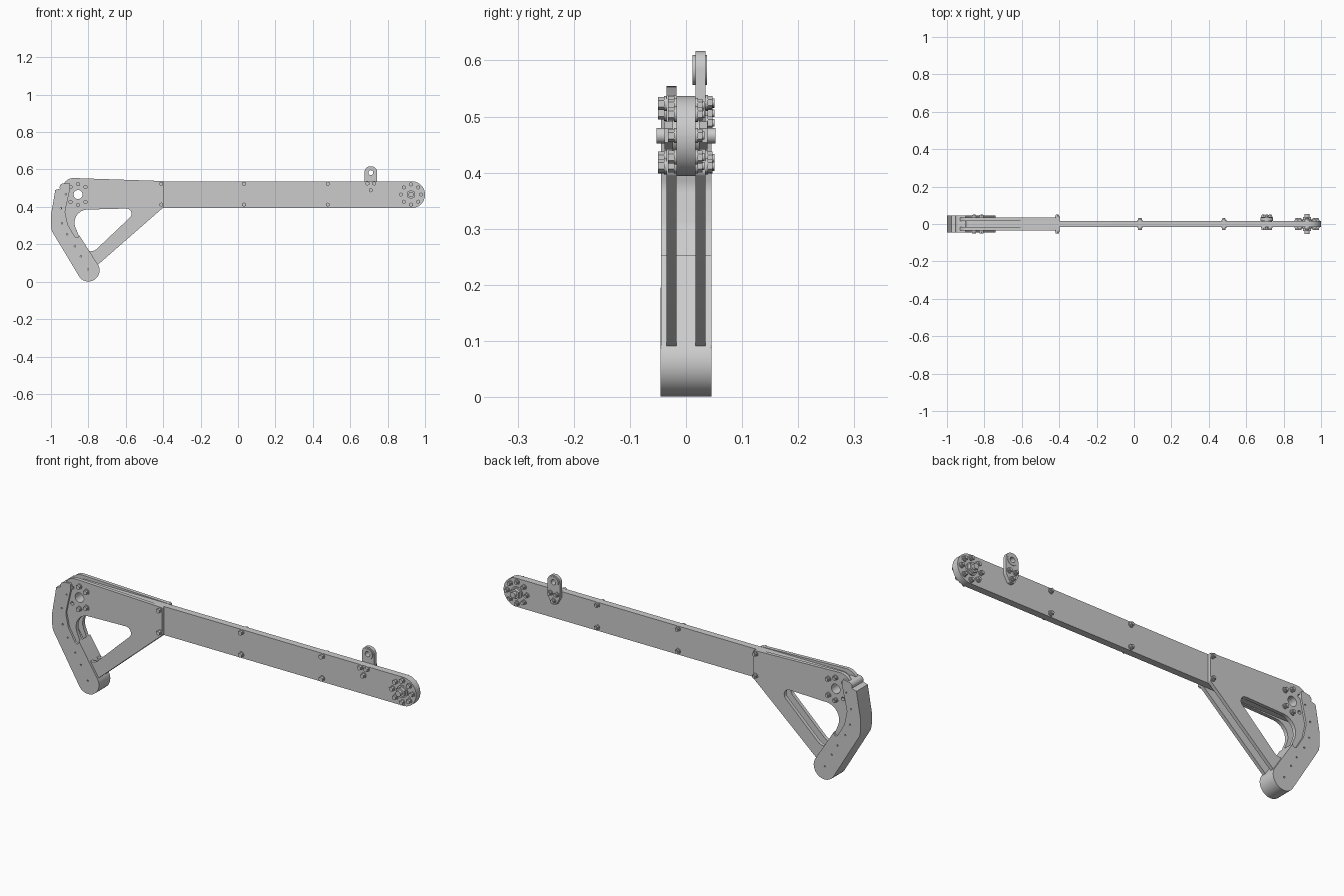
import bpy, bmesh
from math import pi, cos, sin, radians
from mathutils import Matrix, Vector

cube = bpy.data.objects.get("Cube")
if cube:
    bpy.data.objects.remove(cube, do_unlink=True)

grey = bpy.data.materials.new("machined grey")
grey.use_nodes = True
tone = (0.6, 0.6, 0.6, 1)
grey.diffuse_color = tone
grey.node_tree.nodes["Principled BSDF"].inputs["Base Color"].default_value = tone


def circle(x, z, r, n=24):
    return [(x + r * cos(2 * pi * i / n), z + r * sin(2 * pi * i / n)) for i in range(n)]


def rounded(corners, steps=8):
    """Closed outline from (x, z, radius) corners, each replaced by an arc."""
    out = []
    for i, (x, z, r) in enumerate(corners):
        p = Vector((x, z))
        if r == 0:
            out.append((x, z))
            continue
        a = (Vector(corners[i - 1][:2]) - p).normalized()
        b = (Vector(corners[(i + 1) % len(corners)][:2]) - p).normalized()
        half = a.angle(b) / 2
        centre = p + (a + b).normalized() * (r / sin(half))
        reach = a * (r / (sin(half) / cos(half)))
        start = p + reach - centre
        end = p + b * reach.length - centre
        turn = start.angle_signed(end)
        for k in range(steps + 1):
            v = start.copy()
            v.rotate(Matrix.Rotation(-turn * k / steps, 2))
            out.append(tuple(centre + v))
    return out


def finish(name, mesh, chamfer=0):
    ob = bpy.data.objects.new(name, mesh)
    bpy.context.collection.objects.link(ob)
    mesh.materials.clear()
    mesh.materials.append(grey)
    if chamfer:
        bev = ob.modifiers.new("edge chamfer", 'BEVEL')
        bev.width = chamfer
        bev.segments = 1
        bev.limit_method = 'ANGLE'
        bev.angle_limit = radians(50)
    bpy.ops.object.select_all(action='DESELECT')
    ob.select_set(True)
    bpy.context.view_layer.objects.active = ob
    bpy.ops.object.shade_smooth_by_angle(angle=radians(30))
    return ob


def prism(name, loops, y0, y1, chamfer=0):
    """Fill the first loop, minus the other loops, and extrude it along y."""
    curve = bpy.data.curves.new(name, 'CURVE')
    curve.dimensions = '2D'
    curve.fill_mode = 'BOTH'
    curve.extrude = (y1 - y0) / 2
    for loop in loops:
        spline = curve.splines.new('POLY')
        spline.points.add(len(loop) - 1)
        for point, (x, z) in zip(spline.points, loop):
            point.co = (x, z, 0, 1)
        spline.use_cyclic_u = True
    temp = bpy.data.objects.new(name, curve)
    bpy.context.collection.objects.link(temp)
    graph = bpy.context.evaluated_depsgraph_get()
    mesh = bpy.data.meshes.new_from_object(temp.evaluated_get(graph))
    bpy.data.objects.remove(temp, do_unlink=True)
    bm = bmesh.new()
    bm.from_mesh(mesh)
    bmesh.ops.remove_doubles(bm, verts=bm.verts, dist=0.00005)
    bmesh.ops.transform(bm, verts=bm.verts, matrix=Matrix.Translation((0, (y0 + y1) / 2, 0))
                        @ Matrix.Rotation(pi / 2, 4, 'X'))
    bmesh.ops.recalc_face_normals(bm, faces=bm.faces)
    bm.to_mesh(mesh)
    bm.free()
    return finish(name, mesh, chamfer)


def rod(bm, x, z, y0, y1, r, n):
    m = Matrix.Translation((x, (y0 + y1) / 2, z)) @ Matrix.Rotation(pi / 2, 4, 'X')
    bmesh.ops.create_cone(bm, cap_ends=True, segments=n, radius1=r, radius2=r,
                          depth=abs(y1 - y0), matrix=m)


def bolts(name, spots, front, back):
    """Hex heads on the front face, nuts with a stub of thread on the back."""
    bm = bmesh.new()
    for x, z in spots:
        for face, side, hexa in ((front, -1, 0.015), (back, 1, 0.012)):
            rod(bm, x, z, face, face + side * 0.004, 0.0135, 20)
            rod(bm, x, z, face, face + side * hexa, 0.0115, 6)
        rod(bm, x, z, back, back + 0.016, 0.007, 16)
    mesh = bpy.data.meshes.new(name)
    bm.to_mesh(mesh)
    bm.free()
    finish(name, mesh)


# Long beam with round ends
PIVOT, TIP, MID = -0.855, 0.925, 0.466
beam = rounded([(-0.927, 0.394, 0.071), (1, 0.394, 0.071),
                (1, 0.537, 0.071), (-0.927, 0.537, 0.071)], 14)
prism("beam", [beam, circle(PIVOT, MID, 0.024)], -0.017, 0.017)

# Pair of side plates with a three-cornered window
outline = rounded([(-0.935, 0.556, 0.06), (-0.398, 0.538, 0.006), (-0.398, 0.398, 0.012),
                   (-0.765, 0.077, 0.012), (-0.85, 0.11, 0), (-0.955, 0.30, 0), (-0.945, 0.42, 0)])
window = rounded([(-0.908, 0.383, 0.07), (-0.525, 0.393, 0.028), (-0.803, 0.13, 0.045)])
vacant = [circle(-0.895, MID + s * 0.04, 0.009, 12) for s in (-1, 1)]
for name, y0 in (("front_side_plate", -0.035), ("back_side_plate", 0.017)):
    prism(name, [outline, window, circle(PIVOT, MID, 0.024)] + vacant,
          y0, y0 + 0.018, 0.002)

# Thick bent bumper with a rounded toe and pin holes
toe = [(-0.8 + 0.06 * cos(radians(a)), 0.061 + 0.06 * sin(radians(a)))
       for a in range(25, -151, -11)]
bumper = rounded([(-0.962, 0.522, 0.02), (-0.898, 0.53, 0.008), (-0.897, 0.50, 0.02),
                  (-0.925, 0.375, 0.05), (-0.91, 0.305, 0.05), (-0.787, 0.095, 0.012)])
bumper += toe + rounded([(-0.995, 0.27, 0)]) + [(-1, 0.30), (-1, 0.355), (-0.977, 0.49)]
pins = [(-0.92, 0.468), (-0.947, 0.393), (-0.941, 0.313), (-0.914, 0.254),
        (-0.872, 0.19), (-0.84, 0.136), (-0.802, 0.067)]
prism("bumper", [bumper] + [circle(x, z, 0.004, 10) for x, z in pins], -0.045, 0.045)

# Lifting lug with a raised eye on the back of the beam
LUG, EYE = 0.71, 0.583
eye = circle(LUG, EYE, 0.013)
lug = rounded([(LUG - 0.034, 0.617, 0.032), (LUG + 0.034, 0.617, 0.032),
               (LUG + 0.034, 0.51, 0.02), (LUG + 0.012, 0.47, 0.012),
               (LUG - 0.012, 0.47, 0.012), (LUG - 0.034, 0.51, 0.02)])
prism("lifting_lug", [lug, eye], 0.017, 0.035)
prism("lug_eye_ring", [circle(LUG, EYE, 0.027), eye], 0.012, 0.037)

# Bolts along the beam, the lug, the plates and the tip
bolts("beam_bolts", [(x, z) for x in (0.032, 0.48) for z in (0.412, 0.523)], -0.017, 0.017)
bolts("lug_bolts", [(0.692, 0.525), (0.728, 0.525), (LUG, 0.489)], -0.017, 0.035)
plate_spots = [(-0.41, 0.412), (-0.41, 0.523)]
for s in (-1, 1):
    plate_spots += [(PIVOT, MID + s * 0.056), (-0.815, MID + s * 0.04)]
bolts("plate_bolts", plate_spots, -0.035, 0.035)
bolts("tip_bolts", circle(TIP, MID, 0.054, 8), -0.017, 0.017)

# Tip hub: collar, nut and pin
bm = bmesh.new()
for reach, radius, sides in ((0.024, 0.03, 32), (0.038, 0.025, 6), (0.053, 0.014, 20)):
    rod(bm, TIP, MID, -reach, reach, radius, sides)
hub = bpy.data.meshes.new("tip_hub")
bm.to_mesh(hub)
bm.free()
finish("tip_hub", hub)
